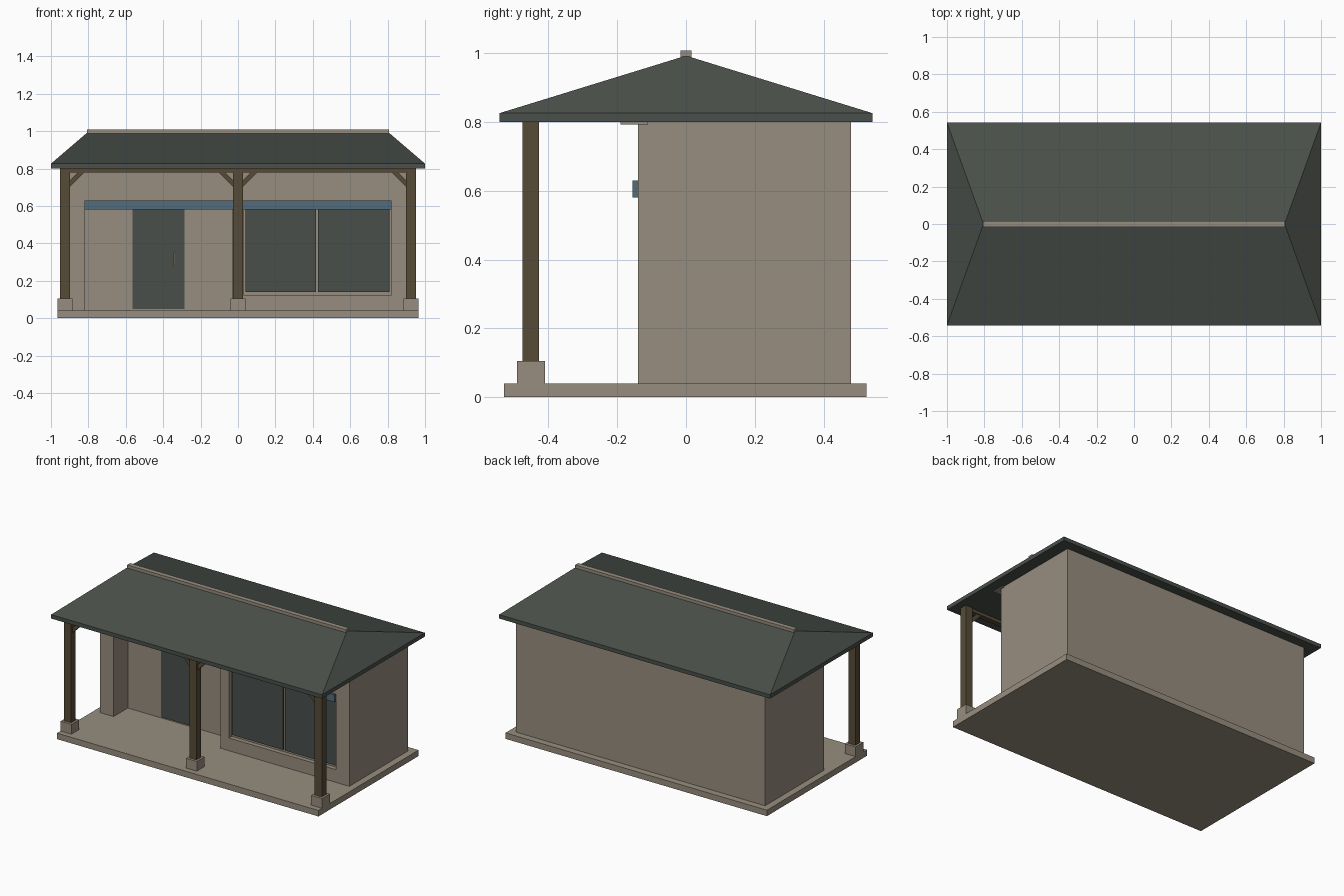
import bpy, bmesh

if "Cube" in bpy.data.objects:
    bpy.data.objects.remove(bpy.data.objects["Cube"])


def mat(name, rgb):
    m = bpy.data.materials.new(name)
    m.diffuse_color = (*rgb, 1)
    m.use_nodes = True
    m.node_tree.nodes["Principled BSDF"].inputs["Base Color"].default_value = m.diffuse_color
    return m


STONE = mat("warm stone", (0.31, 0.27, 0.21))
ROOF = mat("dark roof", (0.068, 0.08, 0.069))
GLASS = mat("dark glass", (0.065, 0.078, 0.07))
WOOD = mat("brown wood", (0.095, 0.07, 0.038))
BLUE = mat("blue trim", (0.085, 0.15, 0.2))


def make(name, verts, faces, m):
    me = bpy.data.meshes.new(name)
    bm = bmesh.new()
    vs = [bm.verts.new(v) for v in verts]
    for f in faces:
        bm.faces.new([vs[i] for i in f])
    bmesh.ops.recalc_face_normals(bm, faces=bm.faces)
    bm.to_mesh(me)
    bm.free()
    me.materials.append(m)
    ob = bpy.data.objects.new(name, me)
    bpy.context.collection.objects.link(ob)
    return ob


def prism(name, xz, y0, y1, m):
    """Extrude an outline in the xz plane along y."""
    n = len(xz)
    verts = [(x, y, z) for y in (y0, y1) for x, z in xz]
    faces = [tuple(range(n)), tuple(range(2 * n - 1, n - 1, -1))]
    faces += [(i, (i + 1) % n, n + (i + 1) % n, n + i) for i in range(n)]
    return make(name, verts, faces, m)


def box(name, x0, x1, y0, y1, z0, z1, m):
    return prism(name, [(x0, z0), (x1, z0), (x1, z1), (x0, z1)], y0, y1, m)


# Floor slab
box("floor_slab", -0.965, 0.965, -0.53, 0.525, 0, 0.04, STONE)

# House body with porch recess and window recess cut out
house = box("house_walls", -0.92, 0.92, -0.14, 0.48, 0.04, 0.8, STONE)
cutters = [box("porch_cutter", -0.82, -0.03, -0.3, 0.01, -0.1, 0.605, STONE),
           box("window_cutter", 0.03, 0.82, -0.3, -0.11, 0.125, 0.605, STONE)]
for c in cutters:
    c.hide_render = True
    c.hide_viewport = True
    mod = house.modifiers.new(c.name, 'BOOLEAN')
    mod.operation = 'DIFFERENCE'
    mod.solver = 'EXACT'
    mod.object = c

# Door, handle and window panes
box("door", -0.565, -0.285, 0.002, 0.012, 0.05, 0.6, GLASS)
box("door_handle", -0.344, -0.336, -0.012, 0.004, 0.28, 0.35, STONE)
for i, (a, b) in enumerate([(0.04, 0.417), (0.429, 0.81)]):
    box(f"window_pane_{i}", a, b, -0.119, -0.109, 0.14, 0.6, GLASS)

# Blue lintel and wall top strip
box("lintel", -0.82, 0.82, -0.155, -0.115, 0.58, 0.63, BLUE)
box("wall_top_strip", -0.93, 0.93, -0.19, -0.11, 0.793, 0.802, STONE)

# Porch posts, stone bases, beam and braces
for i, x in enumerate((-0.925, 0, 0.925)):
    box(f"post_base_{i}", x - 0.04, x + 0.04, -0.492, -0.41, 0.04, 0.105, STONE)
    box(f"post_{i}", x - 0.026, x + 0.026, -0.475, -0.427, 0.105, 0.8, WOOD)
    for s in (-1, 1):
        if x * s <= 0:
            e = x + s * 0.02
            prism(f"brace_{i}_{s}", [(e, 0.695), (e, 0.73), (e + s * 0.055, 0.785),
                                     (e + s * 0.09, 0.785)], -0.463, -0.439, WOOD)
box("porch_beam", -0.93, 0.93, -0.468, -0.434, 0.78, 0.8, WOOD)

# Hipped roof with fascia, and ridge cap
corners = [(-1, -0.542), (1, -0.542), (1, 0.542), (-1, 0.542)]
verts = [(x, y, z) for z in (0.8, 0.826) for x, y in corners]
verts += [(-0.805, 0, 0.993), (0.805, 0, 0.993)]
faces = [(0, 1, 2, 3), (4, 5, 9, 8), (5, 6, 9), (6, 7, 8, 9), (7, 4, 8)]
faces += [(i, (i + 1) % 4, 4 + (i + 1) % 4, 4 + i) for i in range(4)]
make("roof", verts, faces, ROOF)
box("ridge_cap", -0.808, 0.808, -0.016, 0.016, 0.984, 1.008, STONE)
